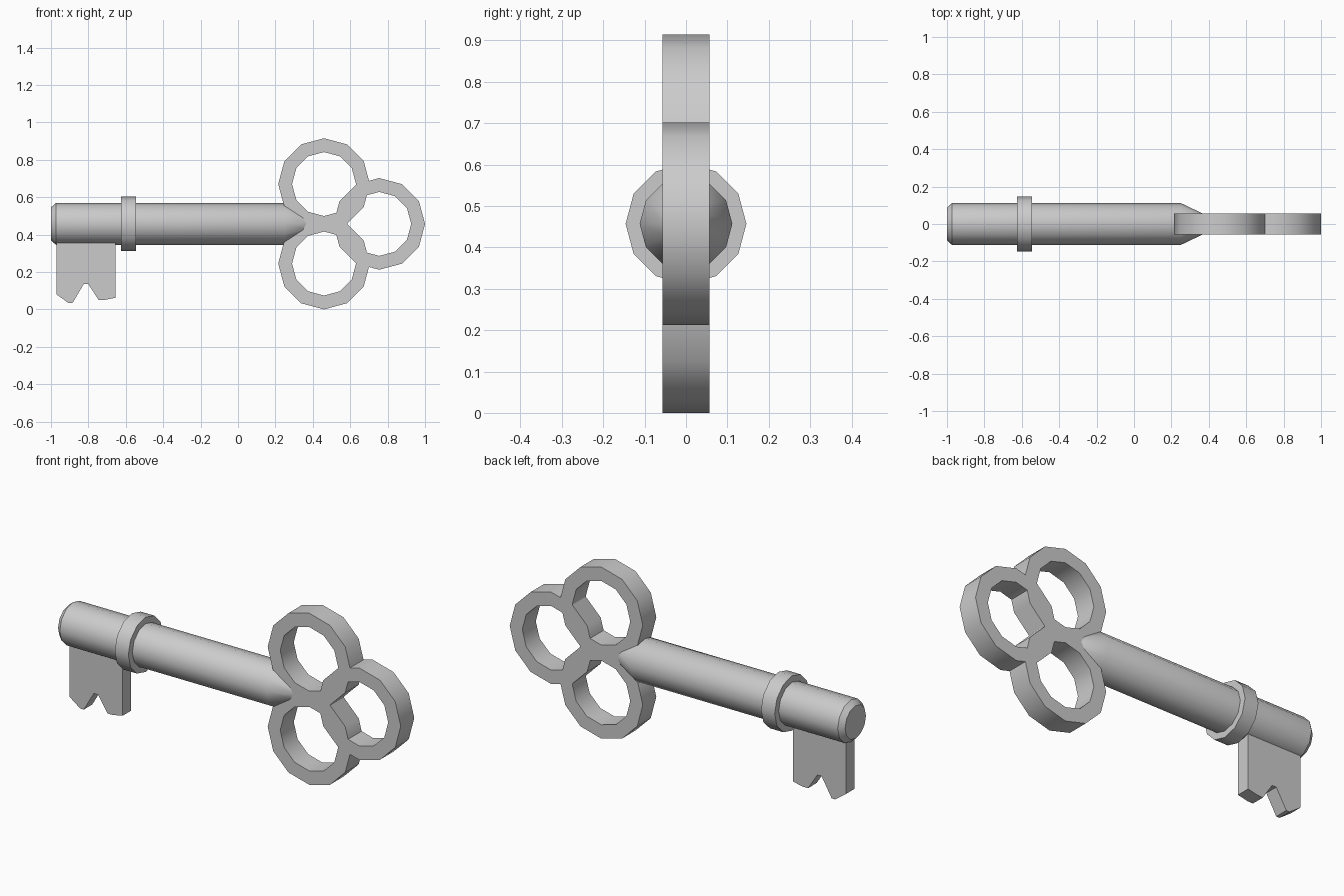
import bpy, bmesh
from math import sin, cos, pi, radians

if "Cube" in bpy.data.objects:
    bpy.data.objects.remove(bpy.data.objects["Cube"])

SIDES = 12
AXIS_Z = 0.457


def finish(name, bm, smooth=True):
    bmesh.ops.recalc_face_normals(bm, faces=bm.faces)
    mesh = bpy.data.meshes.new(name)
    bm.to_mesh(mesh)
    bm.free()
    ob = bpy.data.objects.new(name, mesh)
    bpy.context.collection.objects.link(ob)
    if smooth:
        smooth_shade(ob)
    return ob


def smooth_shade(ob):
    bpy.ops.object.select_all(action='DESELECT')
    ob.select_set(True)
    bpy.context.view_layer.objects.active = ob
    bpy.ops.object.shade_smooth_by_angle(angle=radians(35))


def lathe_x(name, profile):
    """Closed turned solid along x from (x, radius) pairs."""
    bm = bmesh.new()
    rings = [[bm.verts.new((x, r * cos(2 * pi * i / SIDES), AXIS_Z + r * sin(2 * pi * i / SIDES)))
              for i in range(SIDES)] for x, r in profile]
    for a, b in zip(rings, rings[1:]):
        for i in range(SIDES):
            j = (i + 1) % SIDES
            bm.faces.new((a[i], a[j], b[j], b[i]))
    bm.faces.new(rings[0])
    bm.faces.new(rings[-1])
    return finish(name, bm)


def bow_ring(name, cx, cz, outer=0.245, inner=0.171, half=0.057):
    """Twelve-sided ring lying in the xz plane."""
    bm = bmesh.new()
    section = [(outer, -half), (outer, half), (inner, half), (inner, -half)]
    loops = [[bm.verts.new((cx + r * cos(2 * pi * i / SIDES), y, cz + r * sin(2 * pi * i / SIDES)))
              for r, y in section] for i in range(SIDES)]
    for i in range(SIDES):
        a, b = loops[i], loops[(i + 1) % SIDES]
        for k in range(4):
            m = (k + 1) % 4
            bm.faces.new((a[k], a[m], b[m], b[k]))
    return finish(name, bm, smooth=False)


# Shaft with chamfered end and pointed tip
lathe_x("shaft", [(-1.0, 0.088), (-0.973, 0.112), (0.25, 0.112), (0.365, 0.057), (0.44, 0.02)])

# Collar
lathe_x("collar", [(-0.625, 0.146), (-0.545, 0.146)])

# Trefoil bow: three rings fused together
bow = bow_ring("bow", 0.46, 0.670)
for n, (cx, cz) in enumerate([(0.46, 0.245), (0.755, AXIS_Z)]):
    helper = bow_ring(f"bow_helper_{n}", cx, cz)
    mod = bow.modifiers.new("fuse", 'BOOLEAN')
    mod.operation = 'UNION'
    mod.solver = 'EXACT'
    mod.object = helper
    bpy.context.view_layer.objects.active = bow
    bpy.ops.object.modifier_apply(modifier=mod.name)
    bpy.data.objects.remove(helper)
smooth_shade(bow)

# Notched bit
outline = [(-0.97, 0.42), (-0.97, 0.08), (-0.905, 0.033), (-0.885, 0.033), (-0.825, 0.135),
           (-0.80, 0.135), (-0.745, 0.05), (-0.715, 0.05), (-0.655, 0.062), (-0.655, 0.42)]
bm = bmesh.new()
face = bm.faces.new([bm.verts.new((x, -0.036, z)) for x, z in outline])
ext = bmesh.ops.extrude_face_region(bm, geom=[face], use_keep_orig=True)
bmesh.ops.translate(bm, vec=(0, 0.072, 0),
                    verts=[v for v in ext["geom"] if isinstance(v, bmesh.types.BMVert)])
finish("bit", bm, smooth=False)
